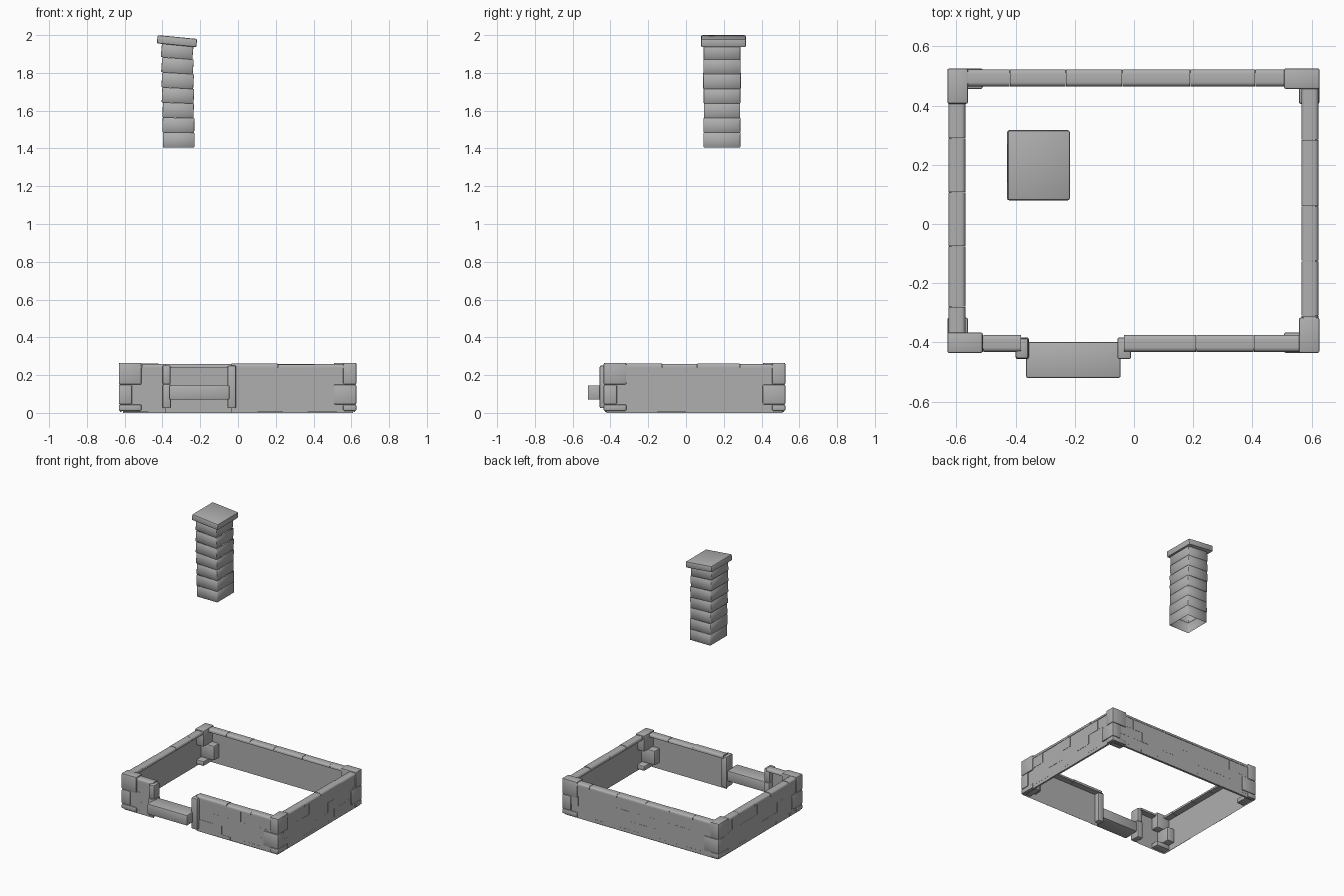
import bpy, bmesh, math, random
from mathutils import Matrix, Vector

if "Cube" in bpy.data.objects:
    bpy.data.objects.remove(bpy.data.objects["Cube"])

random.seed(4)
stone = bpy.data.materials.new("grey stone")
stone.diffuse_color = (0.43, 0.43, 0.43, 1)
stone.use_nodes = True
stone.node_tree.nodes["Principled BSDF"].inputs["Base Color"].default_value = stone.diffuse_color


def build(name, boxes, bevel=0.004, segments=1, edge_rule=None, drop_rule=None, angle=40):
    """One object from boxes (x0, x1, y0, y1, z0, z1[, tilt about y, pivot x])."""
    bm = bmesh.new()
    for x0, x1, y0, y1, z0, z1, *tilt in boxes:
        mat = Matrix.Translation(((x0 + x1) / 2, (y0 + y1) / 2, (z0 + z1) / 2))
        if tilt:
            pivot = Matrix.Translation((tilt[1], 0, (z0 + z1) / 2))
            mat = pivot @ Matrix.Rotation(tilt[0], 4, 'Y') @ pivot.inverted() @ mat
        mat = mat @ Matrix.Diagonal((x1 - x0, y1 - y0, z1 - z0, 1))
        bmesh.ops.create_cube(bm, size=1, matrix=mat)
    if bevel:
        edges = [e for e in bm.edges if edge_rule is None or edge_rule(e)]
        bmesh.ops.bevel(bm, geom=edges, offset=bevel, segments=segments,
                        profile=0.5, affect='EDGES')
    if drop_rule:
        bm.normal_update()
        bmesh.ops.delete(bm, geom=[f for f in bm.faces if drop_rule(f)], context='FACES')
    me = bpy.data.meshes.new(name)
    bm.to_mesh(me)
    bm.free()
    me.materials.append(stone)
    ob = bpy.data.objects.new(name, me)
    bpy.context.collection.objects.link(ob)
    bpy.context.view_layer.objects.active = ob
    ob.select_set(True)
    bpy.ops.object.shade_smooth_by_angle(angle=math.radians(angle))
    ob.select_set(False)
    return ob


def cuts(a, b, size, shift):
    """Split a run into lengths with slightly uneven joints."""
    pts, p = [a], a + size * shift
    while p < b - size * 0.3:
        pts.append(p + random.uniform(-0.01, 0.01))
        p += size
    return list(zip(pts, pts[1:] + [b]))


ROWS = [(0.006, 0.03), (0.03, 0.092), (0.092, 0.162), (0.162, 0.24)]
SKIN = 0.012    # thickness of the stone skin
CAP = 0.058     # width of the capping stones


def wall(name, axis, outer, sign, a, b, cap_joints):
    """Thin skin of coursed stone, plain inside, under wide rounded capping stones."""
    def box(u0, u1, d0, d1, z0, z1):
        v0, v1 = sorted((outer - sign * d0, outer - sign * d1))
        return (u0, u1, v0, v1, z0, z1) if axis == 'x' else (v0, v1, u0, u1, z0, z1)
    out = Vector((0, sign, 0) if axis == 'x' else (sign, 0, 0))
    # plain inner face
    build(name + "_inner_face", [box(a, b, 0.007, SKIN, 0, 0.24)], 0,
          drop_rule=lambda f: f.normal.dot(out) > -0.5)
    # staggered courses on the outside
    blocks = []
    for i, (z0, z1) in enumerate(ROWS):
        for u0, u1 in cuts(a, b, 0.14, 0.5 if i % 2 else 0.95):
            blocks.append(box(u0, u1, random.uniform(0.003, 0.0055), SKIN, z0, z1))
    build(name + "_stones", blocks, 0, drop_rule=lambda f: f.normal.dot(out) < -0.5)
    # capping stones, rounded along their top edges
    pts = [a] + cap_joints + [b]
    caps = [box(u0 + 0.001, u1 - 0.001, 0.001, CAP, 0.237,
                0.26 + random.uniform(-0.003, 0.002)) for u0, u1 in zip(pts, pts[1:])]
    build(name + "_capping", caps, 0.014, 4,
          edge_rule=lambda e: e.calc_length() > 0.062
          and (e.verts[0].co.z + e.verts[1].co.z) / 2 > 0.245)


# Four low walls, the front one open at the doorway
wall("back_wall", 'x', 0.523, 1, -0.61, 0.61, [-0.42, -0.23, -0.04, 0.19, 0.41])
wall("left_wall", 'y', -0.628, -1, -0.42, 0.51, [-0.28, -0.075, 0.107, 0.29])
wall("right_wall", 'y', 0.624, 1, -0.42, 0.51, [-0.31, -0.125, 0.06, 0.285])
wall("front_wall_left", 'x', -0.433, -1, -0.61, -0.38, [-0.51])
wall("front_wall_right", 'x', -0.433, -1, -0.035, 0.61, [0.21, 0.405])

# Corner stones, long side alternating between the two walls
for name, cx, cy, sx, sy, top_long_x in (
        ("front_left", -0.631, -0.436, 1, 1, True), ("front_right", 0.627, -0.436, -1, 1, False),
        ("back_left", -0.631, 0.526, 1, -1, False), ("back_right", 0.627, 0.526, -1, -1, True)):
    boxes = []
    for i, (z0, z1) in enumerate(((0.01, 0.045), (0.045, 0.15), (0.15, 0.265))):
        long_x = top_long_x == (i != 1)
        lx, ly = (0.12, 0.07) if long_x else (0.07, 0.12)
        x0, x1 = sorted((cx, cx + sx * lx))
        y0, y1 = sorted((cy, cy + sy * ly))
        boxes.append((x0, x1, y0, y1, z0, z1))
    build(name + "_corner_stones", boxes, 0.007, 2)

# Door posts and step
build("left_door_post", [(-0.40, -0.355, -0.457, -0.383, 0.025, 0.152),
                         (-0.40, -0.357, -0.454, -0.386, 0.152, 0.252)], 0.007, 2)
build("right_door_post", [(-0.056, -0.01, -0.457, -0.383, 0.025, 0.25)], 0.007, 2)
build("door_step", [(-0.365, -0.045, -0.52, -0.398, 0.07, 0.146)], 0.007, 2)

# Hollow chimney stack: leaning courses, tilting more toward the top
courses, n, low, high = [], 7, 1.405, 1.955
step = (high - low) / n
for i in range(n):
    t = i / (n - 1)
    c = -0.314 - 0.008 * t
    w = 0.083 + random.uniform(-0.001, 0.002)
    d = random.uniform(-0.002, 0.002)
    z0 = low + i * step
    courses.append((c - w, c + w, 0.093 - d, 0.288 + d, z0, z0 + step,
                    math.radians(5 * t), c))
build("chimney_stones", courses, 0.003, drop_rule=lambda f: abs(f.normal.z) > 0.9, angle=50)

# Tilted chimney cap
build("chimney_cap", [(-0.428, -0.218, 0.08, 0.317, 1.946, 1.99, math.radians(5.5), -0.323)], 0.007, 2)
